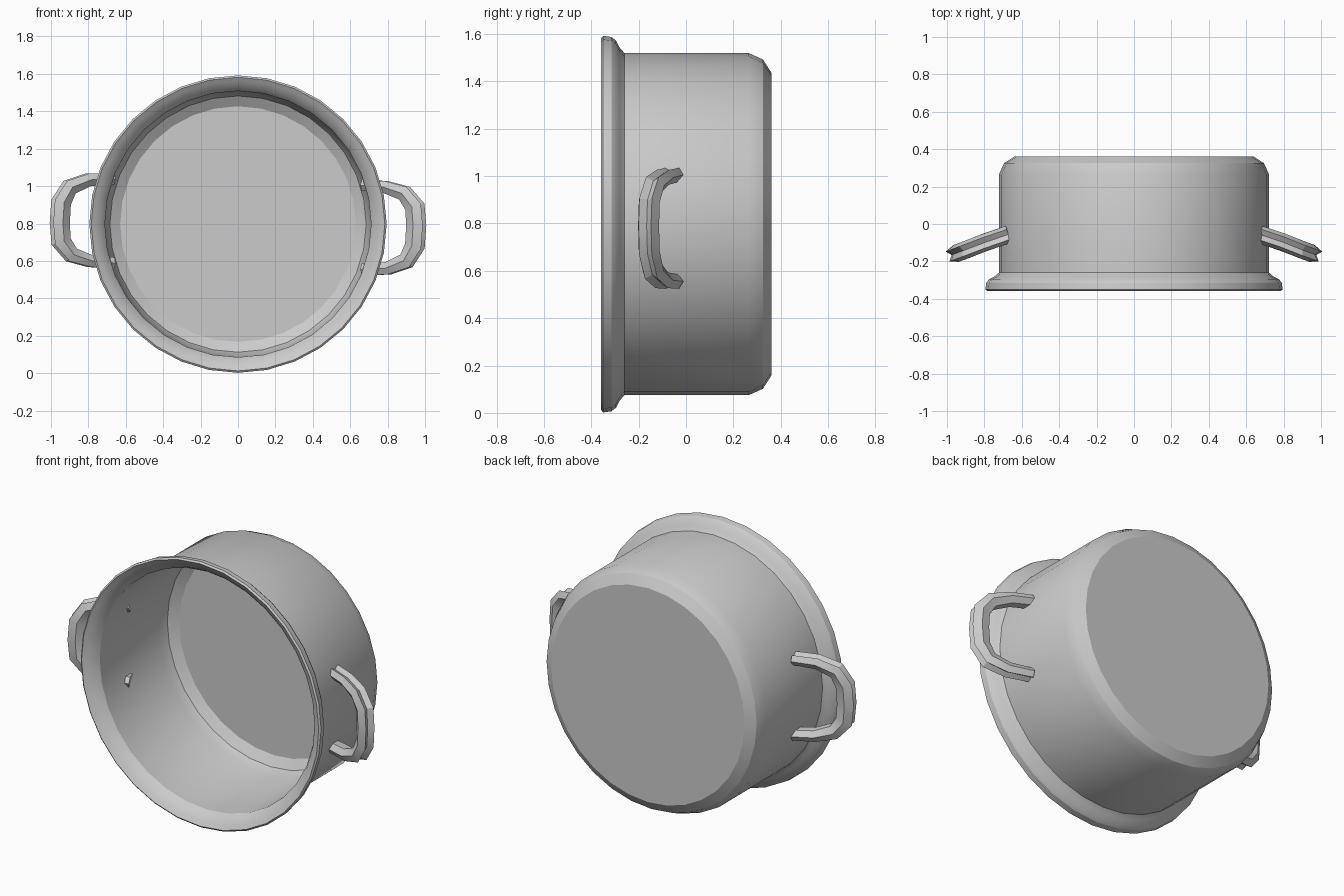
import bpy, bmesh, math
from mathutils import Vector, Matrix

if "Cube" in bpy.data.objects:
    bpy.data.objects.remove(bpy.data.objects["Cube"])

CENTRE_Z = 0.797
SEGMENTS = 32


def finish(name, bm, angle):
    bmesh.ops.recalc_face_normals(bm, faces=bm.faces)
    mesh = bpy.data.meshes.new(name)
    bm.to_mesh(mesh)
    bm.free()
    obj = bpy.data.objects.new(name, mesh)
    bpy.context.collection.objects.link(obj)
    bpy.ops.object.select_all(action='DESELECT')
    obj.select_set(True)
    bpy.context.view_layer.objects.active = obj
    bpy.ops.object.shade_smooth_by_angle(angle=math.radians(angle))
    return obj


def bridge(bm, rings):
    for a, b in zip(rings, rings[1:]):
        n = len(a)
        for i in range(n):
            j = (i + 1) % n
            bm.faces.new((a[i], a[j], b[j], b[i]))


# Pot body: closed thin-walled profile (radius, y) turned around the y axis
profile = [
    (0.64, 0.36), (0.695, 0.325), (0.722, 0.265), (0.722, -0.26),   # outside
    (0.745, -0.28), (0.775, -0.295), (0.79, -0.315),                # flared rim
    (0.795, -0.35), (0.785, -0.358), (0.765, -0.345),
    (0.735, -0.325), (0.712, -0.29), (0.706, 0.255),                # inside
    (0.685, 0.31), (0.63, 0.345),
]
bm = bmesh.new()
rings = []
for r, y in profile:
    rings.append([bm.verts.new((r * math.cos(t), y, CENTRE_Z + r * math.sin(t)))
                  for t in (2 * math.pi * i / SEGMENTS for i in range(SEGMENTS))])
bridge(bm, rings)
bm.faces.new(rings[0])     # underside
bm.faces.new(rings[-1])    # inner floor
finish("pot_body", bm, 28)


# Handles: grooved section swept along a tilted loop, (x, y, z, thickness)
path = [
    (0.67, -0.055, 1.005, 0.030), (0.79, -0.095, 0.995, 0.032),
    (0.89, -0.135, 0.962, 0.040), (0.945, -0.155, 0.89, 0.048),
    (0.952, -0.158, 0.79, 0.048), (0.945, -0.155, 0.68, 0.048),
    (0.90, -0.138, 0.60, 0.042), (0.80, -0.10, 0.56, 0.034),
    (0.67, -0.055, 0.555, 0.030),
]
section = [(1, 0.6), (0.5, 0), (1, -0.6), (0, -1), (-1, -0.5), (-1, 0.5), (0, 1)]
HALF_WIDTH = 0.047
# direction across the handle, square to its tilted plane
across = Vector((0.34, 0.94, 0)).normalized()


def handle(name, turn):
    bm = bmesh.new()
    points = [Vector(p[:3]) for p in path]
    rings = []
    for i, p in enumerate(points):
        tangent = (points[min(i + 1, len(points) - 1)] - points[max(i - 1, 0)]).normalized()
        outward = across.cross(tangent).normalized()
        if outward.dot(p - Vector((0.75, -0.08, 0.78))) < 0:
            outward = -outward
        rings.append([bm.verts.new(p + outward * path[i][3] * n + across * HALF_WIDTH * b)
                      for n, b in section])
    bridge(bm, rings)
    bm.faces.new(rings[0])
    bm.faces.new(rings[-1])
    # the second handle is the first turned about the pot's axis
    pivot = Vector((0, 0, CENTRE_Z))
    bm.transform(Matrix.Translation(pivot) @ Matrix.Rotation(turn, 4, 'Y')
                 @ Matrix.Translation(-pivot))
    return finish(name, bm, 25)


handle("right_handle", 0)
handle("left_handle", math.pi)
